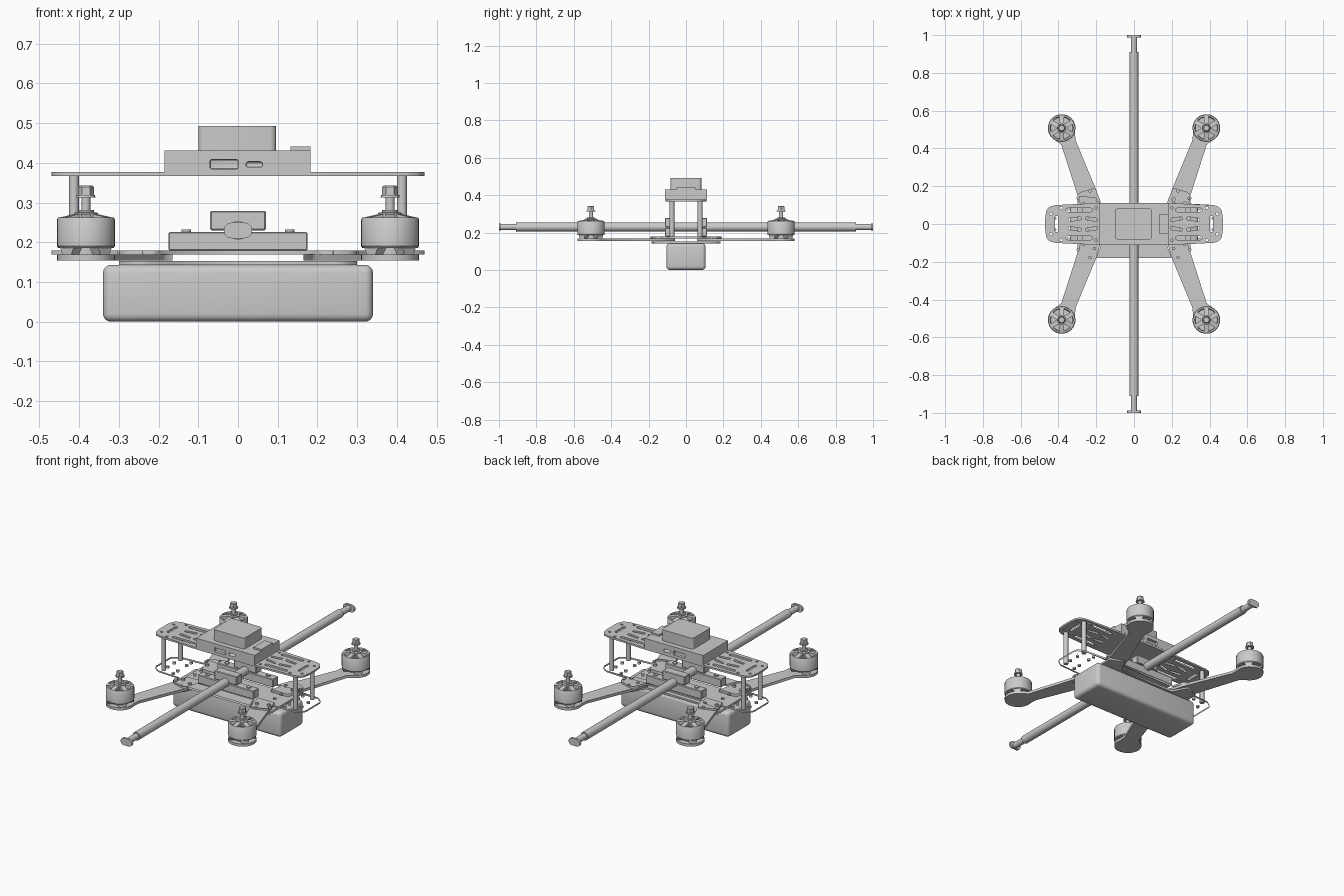
import bpy, bmesh, math
from math import pi, cos, sin
from mathutils import Matrix

if "Cube" in bpy.data.objects:
    bpy.data.objects.remove(bpy.data.objects["Cube"])

grey = bpy.data.materials.new("light_grey")
grey.use_nodes = True
grey.diffuse_color = (0.6, 0.6, 0.6, 1)
grey.node_tree.nodes["Principled BSDF"].inputs["Base Color"].default_value = (0.6, 0.6, 0.6, 1)


def finish(ob, smooth=False):
    ob.data.materials.clear()
    ob.data.materials.append(grey)
    bpy.ops.object.select_all(action='DESELECT')
    ob.select_set(True)
    bpy.context.view_layer.objects.active = ob
    if smooth:
        bpy.ops.object.shade_smooth_by_angle(angle=math.radians(35))
    return ob


def from_bmesh(name, bm, smooth=False):
    bmesh.ops.recalc_face_normals(bm, faces=bm.faces)
    me = bpy.data.meshes.new(name)
    bm.to_mesh(me)
    bm.free()
    ob = bpy.data.objects.new(name, me)
    bpy.context.collection.objects.link(ob)
    return finish(ob, smooth)


def box(name, x, y, z, bevel=0, segs=3, vertical=False):
    """Box from (min, max) ranges, with optional rounded edges."""
    bm = bmesh.new()
    size = [b - a for a, b in (x, y, z)]
    mid = [(a + b) / 2 for a, b in (x, y, z)]
    bmesh.ops.create_cube(bm, size=1, matrix=Matrix.Translation(mid) @ Matrix.Diagonal((*size, 1)))
    if bevel:
        edges = [e for e in bm.edges
                 if not vertical or abs(e.verts[0].co.z - e.verts[1].co.z) > 1e-4]
        bmesh.ops.bevel(bm, geom=edges, offset=bevel, segments=segs, affect='EDGES', profile=0.5)
    return from_bmesh(name, bm, bevel > 0)


def lathe(name, profile, sides, place):
    """Spin (radius, height) points about z, then place with a matrix."""
    bm = bmesh.new()
    verts = [bm.verts.new((r, 0, h)) for r, h in profile]
    edges = [bm.edges.new(p) for p in zip(verts, verts[1:])]
    bmesh.ops.spin(bm, geom=verts + edges, cent=(0, 0, 0), axis=(0, 0, 1),
                   angle=2 * pi, steps=sides)
    bmesh.ops.remove_doubles(bm, verts=bm.verts, dist=1e-5)
    bm.transform(place)
    return from_bmesh(name, bm, sides > 8)


def sheet(name, outlines, z0, z1):
    """Flat plate from an outline followed by hole outlines."""
    cu = bpy.data.curves.new(name, 'CURVE')
    cu.dimensions, cu.fill_mode = '2D', 'BOTH'
    cu.extrude = (z1 - z0) / 2
    for pts in outlines:
        sp = cu.splines.new('POLY')
        sp.points.add(len(pts) - 1)
        for p, (x, y) in zip(sp.points, pts):
            p.co = (x, y, 0, 1)
        sp.use_cyclic_u = True
    ob = bpy.data.objects.new(name, cu)
    bpy.context.collection.objects.link(ob)
    ob.location.z = (z0 + z1) / 2
    finish(ob)
    bpy.ops.object.convert(target='MESH')
    return bpy.context.object


def circle(x, y, r, n=12):
    return [(x + r * cos(2 * pi * i / n), y + r * sin(2 * pi * i / n)) for i in range(n)]


def slot(x0, x1, y0, y1, r):
    """Rounded slot along the line between two points."""
    a = math.atan2(y1 - y0, x1 - x0)
    arc = [pi / 2 + i * pi / 6 for i in range(7)]
    return ([(x0 + r * cos(a + t), y0 + r * sin(a + t)) for t in arc] +
            [(x1 - r * cos(a + t), y1 - r * sin(a + t)) for t in arc])


def four_way(quarter):
    """Mirror a quarter outline, running from the +x end to the +y middle, into a full one."""
    half = quarter + [(-x, y) for x, y in reversed(quarter)]
    return half + [(-x, -y) for x, y in half]


SIGNS = [(sx, sy) for sx in (1, -1) for sy in (1, -1)]

# Battery, with the mounting plate above it
box("battery", (-.34, .34), (-.105, .105), (0, .143), .02, 4)
sheet("lower_clamp_plate", [four_way([(.3, .155), (.22, .185), (.175, .105)])], .143, .153)

# Bottom deck with flared shoulders and bolt holes
flared = four_way([(.47, .06), (.465, .075), (.43, .1), (.29, .108), (.3, .155),
                   (.28, .17), (.215, .19), (.2, .18), (.175, .112)])
holes = [circle(sx * x, sy * y, .009) for sx, sy in SIGNS
         for x, y in ((.295, .137), (.233, .177), (.268, .108), (.21, .13), (.42, .03),
                      (.35, .04), (.25, .03), (.35, .08))]
sheet("bottom_deck", [flared] + holes, .169, .179)

# Top deck with lightening slots
holes = []
for sx, sy in SIGNS:
    holes += [slot(sx * .23, sx * .35, sy * .074, sy * .074, .01),
              slot(sx * .2, sx * .25, sy * .022, sy * .03, .008),
              slot(sx * .285, sx * .34, sy * .03, sy * .022, .008),
              circle(sx * .385, sy * .085, .007), circle(sx * .44, sy * .055, .007),
              circle(sx * .2, sy * .085, .007)]
holes += [slot(s * .41, s * .41, -.035, .035, .008) for s in (1, -1)]
sheet("top_deck", [four_way([(.47, .03), (.465, .07), (.45, .09), (.42, .1), (.2, .11)])] + holes,
      .367, .377)

for sx, sy in SIGNS:
    cx, cy = .383, .508
    # Arm, wide at the root and rounded under the motor
    tip = [(cx + .073 * cos(t), cy + .073 * sin(t))
           for t in (math.radians(-50 + 245 * i / 20) for i in range(21))]
    arm = [(.165, .06), (.27, .06), (.3, .155), (.385, .42)] + tip + [(.31, .445), (.2, .18)]
    sheet("arm", [[(sx * x, sy * y) for x, y in arm]], .154, .169)

    # Motor: footed base, bell, raised spokes and propeller shaft
    at = Matrix.Translation((sx * cx, sy * cy, 0))
    lathe("motor_core", [(0, .169), (.045, .169), (.045, .19), (0, .19)], 20, at)
    bm = bmesh.new()
    for k in range(4):
        turn = at @ Matrix.Rotation(pi / 4 + k * pi / 2, 4, 'Z')
        foot = bmesh.ops.create_cube(bm, size=1, matrix=Matrix.Translation((.048, 0, .178))
                                     @ Matrix.Diagonal((.04, .05, .022, 1)))
        for v in foot["verts"]:
            if v.co.z < .178:
                v.co.y *= .6
        bmesh.ops.transform(bm, matrix=turn, verts=foot["verts"])
    from_bmesh("motor_feet", bm)
    lathe("motor_bell", [(0, .186), (.07, .186), (.073, .19), (.073, .257), (.07, .262),
                         (.062, .262), (.058, .25), (0, .25)], 32, at)
    bm = bmesh.new()
    for k in range(6):
        spoke = bmesh.ops.create_cube(bm, size=1, matrix=Matrix.Translation((.044, 0, .26))
                                      @ Matrix.Diagonal((.05, .024, .025, 1)))
        for v in spoke["verts"]:
            if v.co.x > .044 and v.co.z > .26:
                v.co.z -= .01
        bmesh.ops.transform(bm, matrix=at @ Matrix.Rotation(k * pi / 3 + pi / 6, 4, 'Z'),
                            verts=spoke["verts"])
    from_bmesh("motor_spokes", bm)
    lathe("motor_shaft", [(0, .25), (.03, .25), (.03, .274), (.02, .276), (.02, .281),
                          (.011, .281), (.011, .325), (0, .325)], 20, at)
    lathe("nut_flange", [(0, .313), (.024, .313), (.023, .319), (0, .319)], 20, at)
    lathe("propeller_nut", [(0, .319), (.02, .319), (.02, .339), (.016, .343), (0, .343)], 6, at)

    # Standoff between the decks
    lathe("standoff", [(0, .175), (.0125, .175), (.0125, .37), (0, .37)], 16,
          Matrix.Translation((sx * .413, sy * .075, 0)))

# Cross tube with sleeve, thinner ends and flat oval end caps
along_y = Matrix.Translation((0, 0, .23)) @ Matrix.Rotation(-pi / 2, 4, 'X')
lathe("cross_tube", [(0, -.99), (.017, -.99), (.017, -.91), (.0235, -.91), (.0235, .91),
                     (.017, .91), (.017, .99), (0, .99)], 24, along_y)
for s in (1, -1):
    cap = sheet("tube_end_cap", [slot(-.016, .016, 0, 0, .02)], -.006, .006)
    cap.rotation_euler.x = pi / 2
    cap.location = (0, s * .994, .23)

# Tube clamps: long lower blocks and short upper blocks
for s in (1, -1):
    y = sorted((s * .063, s * .112))
    box("lower_tube_clamp", (-.175, .175), y, (.179, .226), .003, 1)
    box("upper_tube_clamp", (-.07, .07), y, (.23, .279), .003, 1)
    for sx in (1, -1):
        lathe("clamp_bolt", [(0, .22), (.012, .22), (.012, .232), (0, .232)], 12,
              Matrix.Translation((sx * .13, s * .0875, 0)))

# Controller case with recessed ports
case = box("controller_case", (-.185, .182), (-.111, .111), (.377, .431))
ports = [box("port_cutter", x, (s * .111 - .015, s * .111 + .015), z, r, 3)
         for s in (1, -1)
         for x, z, r in (((-.07, 0), (.385, .408), .003), ((.02, .062), (.389, .403), .0065))]
for p in ports:
    mod = case.modifiers.new("port", 'BOOLEAN')
    mod.operation, mod.object, mod.solver = 'DIFFERENCE', p, 'EXACT'
finish(case)
for mod in list(case.modifiers):
    bpy.ops.object.modifier_apply(modifier=mod.name)
for p in ports:
    bpy.data.objects.remove(p)

# Receiver on top of the case, and the small side connector
box("receiver", (-.1, .096), (-.082, .082), (.431, .493), .015, 4, True)
box("side_connector", (.132, .182), (-.05, .05), (.431, .441))
